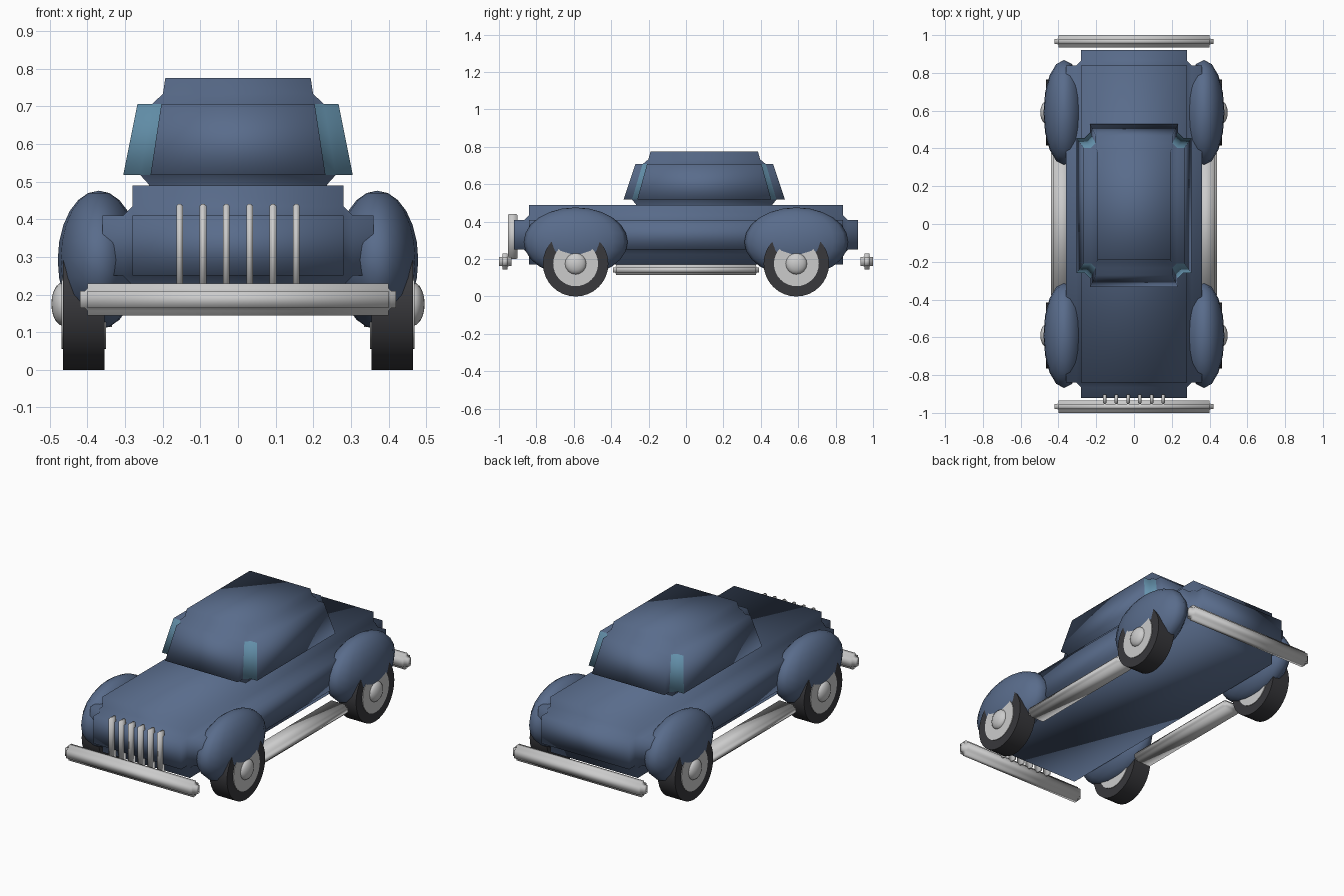
import bpy, bmesh, math
from mathutils import Vector, Matrix

cube = bpy.data.objects.get("Cube")
if cube:
    bpy.data.objects.remove(cube, do_unlink=True)


def material(name, rgb):
    m = bpy.data.materials.new(name)
    m.use_nodes = True
    m.diffuse_color = (*rgb, 1)
    m.node_tree.nodes["Principled BSDF"].inputs["Base Color"].default_value = (*rgb, 1)
    return m


BLUE = material("body blue", (0.10, 0.15, 0.26))
GLASS = material("glass teal", (0.13, 0.29, 0.42))
CHROME = material("chrome grey", (0.60, 0.60, 0.60))
RUBBER = material("tyre black", (0.04, 0.04, 0.045))


def finish(bm, name, mats, loc, sharp=None):
    bmesh.ops.recalc_face_normals(bm, faces=bm.faces)
    for f in bm.faces:
        f.smooth = True
    if sharp:
        for e in bm.edges:
            if e.is_manifold and e.calc_face_angle() > sharp:
                e.smooth = False
    me = bpy.data.meshes.new(name)
    bm.to_mesh(me)
    bm.free()
    for m in mats:
        me.materials.append(m)
    ob = bpy.data.objects.new(name, me)
    ob.location = loc
    bpy.context.collection.objects.link(ob)
    return ob


def panel_block(half, bevel, raise_by):
    """Bevelled box whose six flat sides are raised as panels."""
    bm = bmesh.new()
    bmesh.ops.create_cube(bm, size=2)
    bmesh.ops.scale(bm, vec=[h - raise_by for h in half], verts=bm.verts)
    bmesh.ops.bevel(bm, geom=bm.edges[:], offset=bevel, segments=1,
                    profile=0.5, affect='EDGES')
    bm.normal_update()
    flat = [f for f in bm.faces if max(abs(c) for c in f.normal) > 0.99]
    for f in bmesh.ops.extrude_discrete_faces(bm, faces=flat)["faces"]:
        f.normal_update()
        bmesh.ops.translate(bm, vec=f.normal * raise_by, verts=f.verts)
    bm.normal_update()
    return bm


def ball(name, loc, radii, mat, seg, rings, turn=0):
    bm = bmesh.new()
    bmesh.ops.create_uvsphere(bm, u_segments=seg, v_segments=rings, radius=1,
                              matrix=Matrix.Rotation(turn, 4, 'Y'))
    bmesh.ops.scale(bm, vec=radii, verts=bm.verts)
    return finish(bm, name, [mat], loc)


def disc(name, loc, radius, width, mat):
    bm = bmesh.new()
    bmesh.ops.create_cone(bm, cap_ends=True, segments=32, radius1=radius,
                          radius2=radius, depth=width,
                          matrix=Matrix.Rotation(math.pi / 2, 4, 'Y'))
    return finish(bm, name, [mat], loc, sharp=0.6)


# Main body
finish(panel_block((0.36, 0.92, 0.16), 0.025, 0.055), "body", [BLUE], (0, 0, 0.33))

# Cabin: glazed corners between raised panels, narrowing upwards
half = Vector((0.286, 0.40, 0.1625))
bm = panel_block(half, 0.026, 0.042)
for f in bm.faces:
    n, c = f.normal, f.calc_center_median()
    corner = abs(n.z) < 0.1 and abs(n.x) > 0.5 and abs(n.y) > 0.5
    side_end = abs(n.y) > 0.9 and abs(c.x) > half.x - 0.042
    f.material_index = int(corner or side_end)
for v in bm.verts:
    v.co.x *= 1 - 0.70 * v.co.z
    v.co.y *= 1 - 0.83 * v.co.z
finish(bm, "cabin", [BLUE, GLASS], (0, 0.0975, 0.6125))

# Bumpers
for end, y in (("front", -0.967), ("rear", 0.967)):
    finish(panel_block((0.42, 0.033, 0.043), 0.007, 0.013),
           end + "_bumper", [CHROME], (0, y, 0.187))

# Grille bars
for i in range(6):
    bm = panel_block((0.009, 0.025, 0.12), 0.003, 0.001)
    finish(bm, f"grille_bar_{i + 1}", [CHROME], ((i - 2.5) * 0.062, -0.927, 0.32))

# Running boards, wheels and fenders on both sides
for side, s in (("left", 1), ("right", -1)):
    finish(panel_block((0.06, 0.39, 0.028), 0.006, 0.009),
           side + "_running_board", [CHROME], (s * 0.38, 0, 0.142))
    for end, y in (("front", -0.59), ("rear", 0.59)):
        tag = f"{end}_{side}_"
        disc(tag + "tyre", (s * 0.41, y, 0.175), 0.175, 0.11, RUBBER)
        disc(tag + "wheel_disc", (s * 0.41, y, 0.175), 0.12, 0.118, CHROME)
        ball(tag + "hub_cap", (s * 0.465, y, 0.175), (0.031, 0.058, 0.058),
             CHROME, 16, 10, math.pi / 2)
        ball(tag + "fender", (s * 0.37, y, 0.292), (0.109, 0.278, 0.184),
             BLUE, 16, 12)
